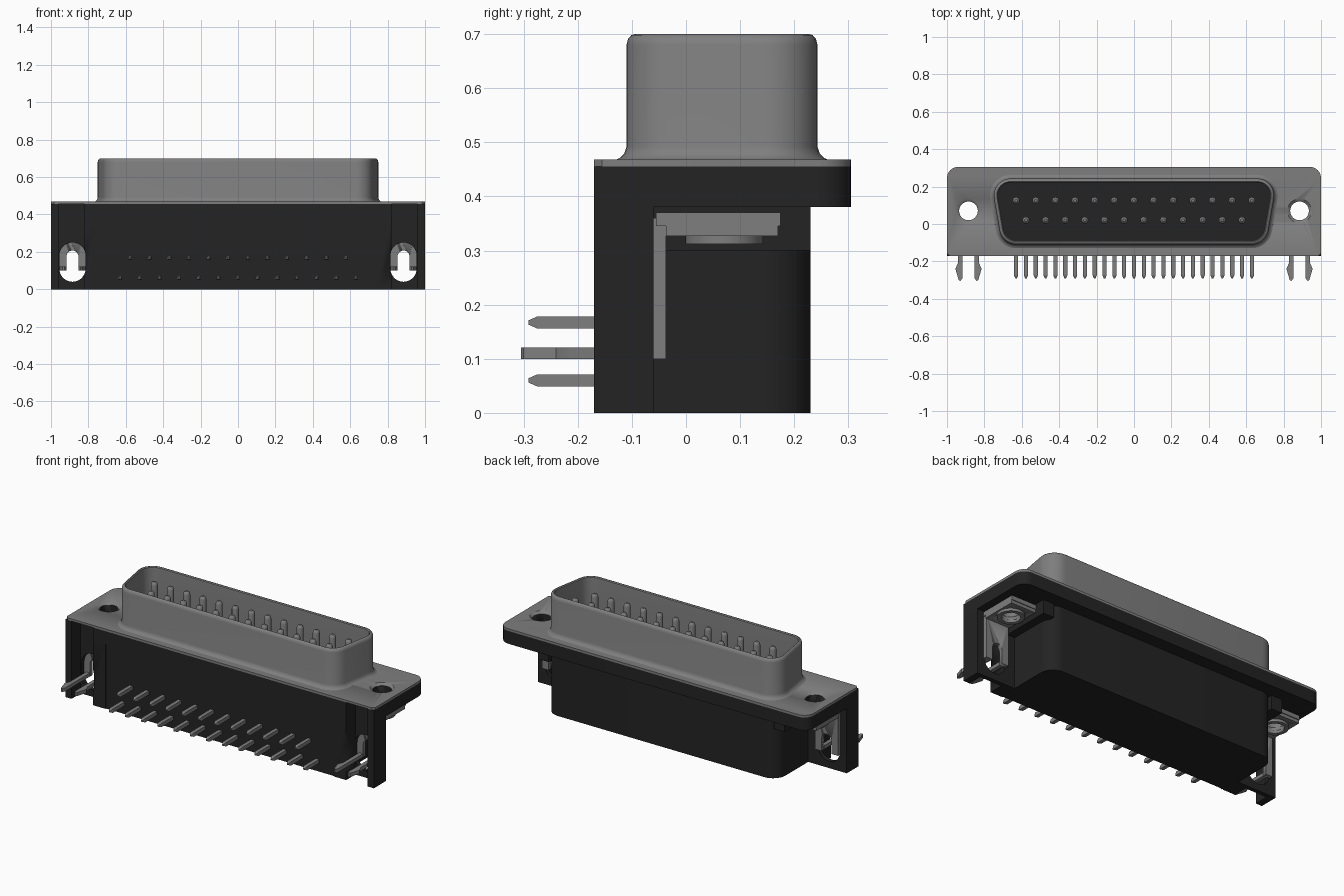
import bpy, bmesh, math
from mathutils import Vector

if "Cube" in bpy.data.objects:
    bpy.data.objects.remove(bpy.data.objects["Cube"], do_unlink=True)


def material(name, value):
    m = bpy.data.materials.new(name)
    m.use_nodes = True
    col = (value, value, value, 1)
    m.diffuse_color = col
    m.node_tree.nodes["Principled BSDF"].inputs["Base Color"].default_value = col
    return m


METAL = material("grey metal", 0.21)
PLASTIC = material("black plastic", 0.017)


def finish(name, bm, mat, smooth=True):
    bmesh.ops.recalc_face_normals(bm, faces=bm.faces)
    me = bpy.data.meshes.new(name)
    bm.to_mesh(me)
    bm.free()
    me.materials.append(mat)
    ob = bpy.data.objects.new(name, me)
    bpy.context.collection.objects.link(ob)
    if smooth:
        bpy.ops.object.select_all(action="DESELECT")
        ob.select_set(True)
        bpy.context.view_layer.objects.active = ob
        bpy.ops.object.shade_smooth_by_angle(angle=math.radians(35))
    return ob


def loft(bm, rings, caps=(True, True)):
    """Skin a list of equal-length point rings."""
    vs = [[bm.verts.new(p) for p in r] for r in rings]
    n = len(vs[0])
    for a, b in zip(vs, vs[1:]):
        for i in range(n):
            j = (i + 1) % n
            bm.faces.new((a[i], a[j], b[j], b[i]))
    if caps[0]:
        bm.faces.new(vs[0][::-1])
    if caps[1]:
        bm.faces.new(vs[-1])


def prism(name, outline, lo, hi, mat, axis="z"):
    """Extrude a 2D outline along z (outline is x, y) or y (outline is x, z)."""
    bm = bmesh.new()
    place = (lambda p, t: (p[0], p[1], t)) if axis == "z" else (lambda p, t: (p[0], t, p[1]))
    loft(bm, [[place(p, lo) for p in outline], [place(p, hi) for p in outline]])
    return finish(name, bm, mat)


def rect(x0, x1, y0, y1):
    return [(x0, y0), (x1, y0), (x1, y1), (x0, y1)]


def arc(cx, cy, r, a0, a1, n=8):
    return [(cx + r * math.cos(math.radians(a0 + (a1 - a0) * i / n)),
             cy + r * math.sin(math.radians(a0 + (a1 - a0) * i / n))) for i in range(n + 1)]


def circle(cx, cy, r, n=32):
    return arc(cx, cy, r, 0, 360, n)[:-1]


def slot(cx, low, high, r):
    return arc(cx, high, r, 0, 180, 16) + arc(cx, low, r, 180, 360, 16)


def cut(ob, cutter):
    """Subtract a cutter and bake the result."""
    mod = ob.modifiers.new("cut", "BOOLEAN")
    mod.operation, mod.solver, mod.object = "DIFFERENCE", "EXACT", cutter
    bpy.context.view_layer.update()
    dg = bpy.context.evaluated_depsgraph_get()
    me = bpy.data.meshes.new_from_object(ob.evaluated_get(dg))
    ob.modifiers.clear()
    ob.data = me
    bpy.data.objects.remove(cutter, do_unlink=True)


def d_outline(r):
    """D-shaped outline, grown by its corner radius."""
    return (arc(0.66, 0.153, r, -10, 90) + arc(-0.66, 0.153, r, 90, 190)
            + arc(-0.63, -0.02, r, 190, 270) + arc(0.63, -0.02, r, 270, 350))


HX, HY = 0.885, 0.07   # mounting hole centre

# Metal face plate with rounded rear corners and countersunk holes
plate = prism("face_plate", [(-0.985, -0.17), (0.985, -0.17), (1, -0.155)] + arc(0.94, 0.245, 0.06, 0, 90)
              + arc(-0.94, 0.245, 0.06, 90, 180) + [(-1, -0.155)], 0.455, 0.468, METAL)

# Plastic flange, notched at the front above the lock channels
flange = prism("flange", [(-1, -0.17), (-0.96, -0.17), (-0.96, -0.085), (-0.82, -0.085), (-0.82, -0.17),
                          (0.82, -0.17), (0.82, -0.085), (0.96, -0.085), (0.96, -0.17), (1, -0.17)]
               + arc(0.94, 0.245, 0.06, 0, 90) + arc(-0.94, 0.245, 0.06, 90, 180), 0.38, 0.455, PLASTIC)
for s in (-1, 1):
    cut(flange, prism("cutter", circle(s * HX, HY, 0.05), 0.3, 0.6, PLASTIC))
    bm = bmesh.new()
    loft(bm, [[(x, y, z) for x, y in circle(s * HX, HY, r)]
              for r, z in ((0.05, 0.44), (0.05, 0.456), (0.066, 0.469), (0.066, 0.48))])
    cut(plate, finish("cutter", bm, METAL))

# D-shaped shell with flared foot and rolled rim
bm = bmesh.new()
shell = [(0.112, 0.467), (0.102, 0.471), (0.094, 0.479), (0.09, 0.492), (0.09, 0.68), (0.087, 0.691),
         (0.081, 0.698), (0.074, 0.7), (0.069, 0.695), (0.068, 0.685), (0.068, 0.47)]
loft(bm, [[(x, y, z) for x, y in d_outline(r)] for r, z in shell], (False, False))
finish("shell", bm, METAL)
prism("contact_insert", d_outline(0.07), 0.455, 0.49, PLASTIC)

# Main plastic body
prism("body", [(-0.75, -0.165), (0.75, -0.165)] + arc(0.67, 0.15, 0.08, 0, 90)
      + arc(-0.67, 0.15, 0.08, 90, 180), 0, 0.38, PLASTIC)

# Contact pins and solder pins: rows of 13 and 12
contacts, tails = bmesh.new(), bmesh.new()
for count, y, z in ((13, 0.125, 0.06), (12, 0.02, 0.167)):
    for i in range(count):
        x = (i - (count - 1) / 2) * 0.105
        loft(contacts, [[(px, py, h) for px, py in circle(x, y, r, 12)]
                        for r, h in ((0.019, 0.48), (0.019, 0.645), (0.016, 0.656), (0.008, 0.663))])
        loft(tails, [[(px, d, pz) for px, pz in rect(x - r, x + r, z - r, z + r)]
                     for r, d in ((0.011, -0.15), (0.011, -0.275), (0.004, -0.291))])
finish("contact_pins", contacts, METAL)
finish("solder_pins", tails, METAL, smooth=False)

for s, side in ((1, "left"), (-1, "right")):
    # Plastic side bracket with front channel and keyhole
    c_shape = [(0.74, -0.17), (0.82, -0.17), (0.82, -0.085), (0.96, -0.085),
               (0.96, -0.17), (1, -0.17), (1, -0.06), (0.74, -0.06)]
    bracket = prism(side + "_bracket", [(s * x, y) for x, y in c_shape], 0, 0.38, PLASTIC)
    cut(bracket, prism("cutter", slot(s * HX, 0.11, 0.18, 0.07), -0.2, 0, PLASTIC, "y"))

    # Plastic shelf beside the body
    prism(side + "_shelf", [(s * x, y) for x, y in rect(0.73, 0.80, -0.06, 0.23)], 0.30, 0.38, PLASTIC)

    # Metal board lock: upright strap, top tab, nut and two barbed legs
    strap = prism(side + "_lock_strap", rect(s * HX - 0.075, s * HX + 0.075, 0.10, 0.36),
                  -0.06, -0.037, METAL, "y")
    cut(strap, prism("cutter", slot(s * HX, 0, 0.175, 0.032), -0.2, 0.1, METAL, "y"))
    tab = prism(side + "_lock_tab", rect(s * HX - 0.08, s * HX + 0.08, -0.055, 0.175), 0.345, 0.37, METAL)
    cut(tab, prism("cutter", circle(s * HX, HY, 0.05), 0.2, 0.5, METAL))
    flanged = prism(side + "_lock_plate", rect(s * HX - 0.08, s * HX + 0.08, -0.037, 0.17),
                    0.327, 0.345, METAL)
    cut(flanged, prism("cutter", circle(s * HX, HY, 0.05), 0.2, 0.5, METAL))
    nut = prism(side + "_lock_nut", circle(s * HX, HY, 0.072), 0.312, 0.33, METAL)
    cut(nut, prism("cutter", circle(s * HX, HY, 0.05), 0.2, 0.5, METAL))
    for t, pos in ((1, "outer"), (-1, "inner")):
        leg = [(0.033, -0.04), (0.033, -0.29), (0.043, -0.305), (0.052, -0.3),
               (0.07, -0.24), (0.057, -0.21), (0.057, -0.04)]
        prism(f"{side}_{pos}_lock_leg", [(s * (HX + t * x), y) for x, y in leg], 0.10, 0.121, METAL)
